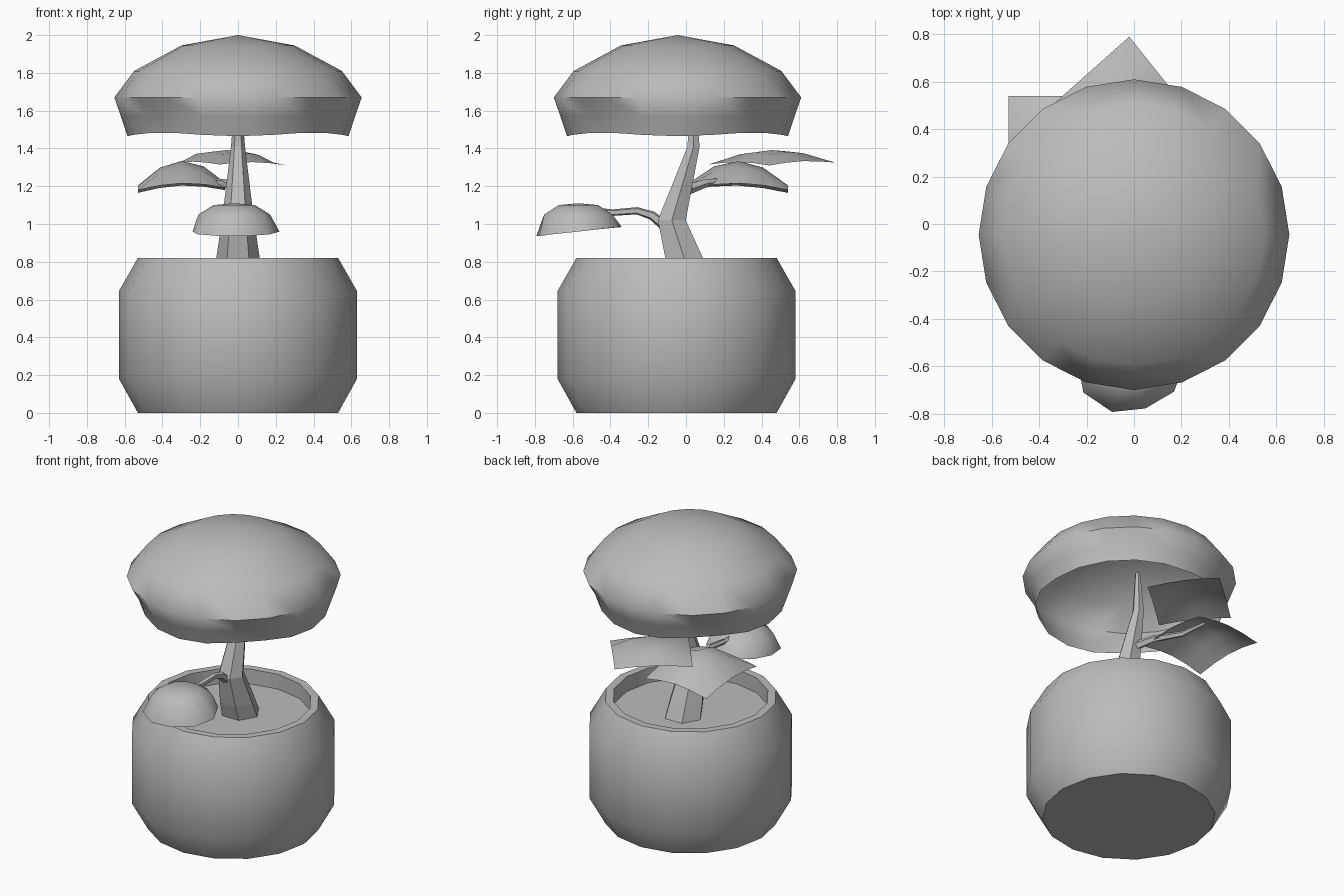
import bpy, bmesh
from math import sin, cos, pi, radians
from mathutils import Vector

cube = bpy.data.objects.get("Cube")
if cube:
    bpy.data.objects.remove(cube, do_unlink=True)

grey = bpy.data.materials.new("plain_grey")
grey.use_nodes = True
COLOUR = (0.5, 0.5, 0.5, 1)
grey.diffuse_color = COLOUR
grey.node_tree.nodes["Principled BSDF"].inputs["Base Color"].default_value = COLOUR


def finish(name, bm, smooth=None, fix_normals=True):
    """Turn a bmesh into a named, shaded object."""
    if fix_normals:
        bmesh.ops.recalc_face_normals(bm, faces=bm.faces)
    mesh = bpy.data.meshes.new(name)
    bm.to_mesh(mesh)
    bm.free()
    mesh.materials.append(grey)
    obj = bpy.data.objects.new(name, mesh)
    bpy.context.collection.objects.link(obj)
    if smooth:
        bpy.ops.object.select_all(action='DESELECT')
        obj.select_set(True)
        bpy.context.view_layer.objects.active = obj
        bpy.ops.object.shade_smooth_by_angle(angle=radians(smooth))
    return obj


def skin(bm, rings):
    """Join successive rings with faces; one-vertex rings become fans."""
    for lo, hi in zip(rings, rings[1:]):
        n = max(len(lo), len(hi))
        for i in range(n):
            j = (i + 1) % n
            if len(lo) == 1:
                bm.faces.new((lo[0], hi[j], hi[i]))
            elif len(hi) == 1:
                bm.faces.new((lo[i], lo[j], hi[0]))
            else:
                bm.faces.new((lo[i], lo[j], hi[j], hi[i]))


def lathe(name, profile, sides, centre, smooth, shape=None):
    """Spin (radius, height) points about z, with an optional warp per point."""
    bm = bmesh.new()
    rings = []
    for k, (r, z) in enumerate(profile):
        ring = []
        for i in range(sides if r else 1):
            a = 2 * pi * i / sides
            rr, zz = shape(k, a, r, z) if shape else (r, z)
            ring.append(bm.verts.new((centre[0] + rr * cos(a), centre[1] + rr * sin(a), zz)))
        rings.append(ring)
    skin(bm, rings)
    return finish(name, bm, smooth)


def limb(name, path, sides, flat=False):
    """Tapered faceted tube along (x, y, z, radius) points."""
    bm = bmesh.new()
    pts = [Vector(p[:3]) for p in path]
    rings = []
    for k, p in enumerate(pts):
        d = (pts[min(k + 1, len(pts) - 1)] - pts[max(k - 1, 0)]).normalized()
        if flat:
            d = Vector((0, 0, 1))
        u = Vector((1, 0, 0)) if flat else d.cross(Vector((0, 0, 1))).normalized()
        v = d.cross(u)
        r = path[k][3]
        rings.append([bm.verts.new(p + r * (u * cos(2 * pi * i / sides) + v * sin(2 * pi * i / sides)))
                      for i in range(sides)])
    skin(bm, rings)
    bm.faces.new(rings[0])
    bm.faces.new(rings[-1])
    return finish(name, bm)


def leaf_sheet(name, corners, bulge, power):
    """Four-cornered open sheet that swells up in the middle."""
    bm = bmesh.new()
    a, b, c, d = [Vector(p) for p in corners]
    n = 4
    grid = []
    for i in range(n + 1):
        row = []
        for j in range(n + 1):
            s, t = i / n, j / n
            p = a.lerp(b, s).lerp(d.lerp(c, s), t)
            p.z += bulge * (sin(pi * s) * sin(pi * t)) ** power
            # edges lift a little between the corners
            p.z += bulge * 0.2 * max(sin(pi * s), sin(pi * t)) * (1 - sin(pi * s) * sin(pi * t))
            row.append(bm.verts.new(p))
        grid.append(row)
    for i in range(n):
        for j in range(n):
            bm.faces.new((grid[i][j], grid[i + 1][j], grid[i + 1][j + 1], grid[i][j + 1]))
    return finish(name, bm, 50, fix_normals=False)


# Pot with rim and soil surface
lathe("pot", [(0, 0), (0.53, 0), (0.63, 0.18), (0.63, 0.645), (0.53, 0.82),
              (0.48, 0.82), (0.48, 0.72), (0, 0.72)], 16, (0, -0.05), 45)

# Trunk and branches
limb("trunk", [(0, 0.03, 0.71, 0.125), (0, -0.01, 0.82, 0.115), (0, -0.075, 1.02, 0.085),
               (0, 0.04, 1.41, 0.037), (0, 0.035, 1.68, 0.016)], 6, flat=True)
limb("front_branch", [(0, -0.1, 0.98, 0.03), (0, -0.18, 1.045, 0.025), (0, -0.26, 1.07, 0.02),
                      (-0.01, -0.39, 1.06, 0.018), (-0.02, -0.5, 1.08, 0.01)], 5)
limb("back_branch", [(0, 0, 1.18, 0.03), (-0.07, 0.1, 1.215, 0.023), (-0.18, 0.24, 1.23, 0.018),
                     (-0.28, 0.34, 1.3, 0.01)], 5)


# Crown: open dome with a wavy rim and four dents
def crown_shape(k, a, r, z):
    if k >= 4:
        dent = max(0, cos(4 * a - pi)) ** 3
        r *= 1 - (0.07 if k == 4 else 0.04) * dent
    if k == 5:
        z += 0.012 * (1 - cos(4 * a)) * 0.8
    return r, z


lathe("crown", [(0, 2.0), (0.3, 1.945), (0.55, 1.81), (0.655, 1.67), (0.62, 1.57), (0.585, 1.465)],
      20, (0, -0.045), 60, crown_shape)


# Front foliage: small open dome drooping forwards
def clump_shape(k, a, r, z):
    if k == 3:
        r *= 1 + 0.05 * cos(3 * a + 0.6)
        z += 0.025 * sin(a)
    return r, z


lathe("front_foliage", [(0, 1.11), (0.11, 1.1), (0.19, 1.05), (0.23, 0.96)],
      10, (-0.02, -0.57), 60, clump_shape)

# Back foliage sheets
leaf_sheet("side_foliage", [(-0.53, 0.0, 1.18), (-0.06, 0.03, 1.19), (-0.07, 0.54, 1.18),
                            (-0.53, 0.54, 1.165)], 0.155, 0.9)
leaf_sheet("rear_foliage", [(-0.1, 0.12, 1.315), (0.26, 0.44, 1.31), (-0.02, 0.79, 1.325),
                            (-0.38, 0.47, 1.315)], 0.075, 0.6)
